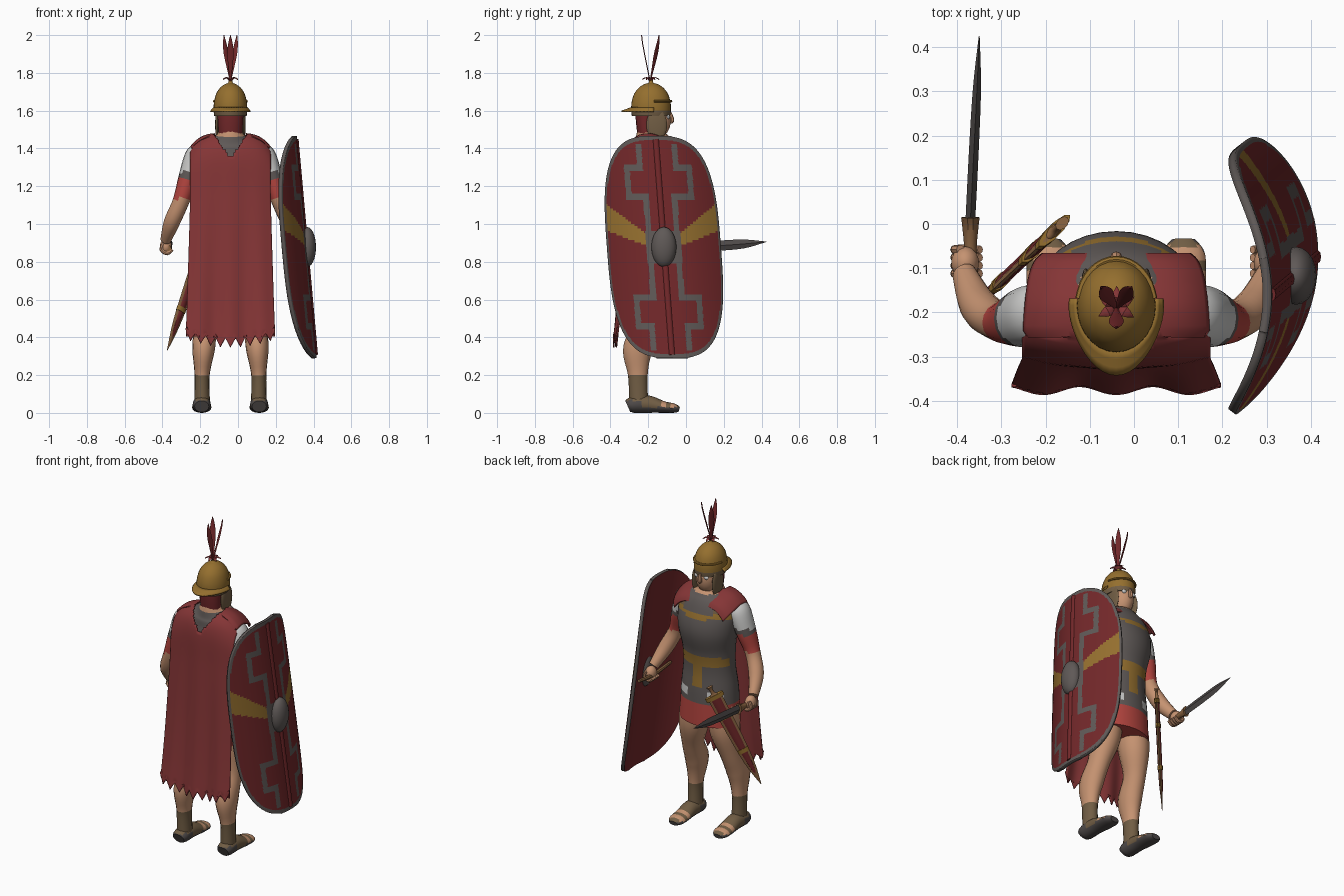
import bpy, bmesh, math
from mathutils import Vector, Matrix

cube = bpy.data.objects.get("Cube")
if cube:
    bpy.data.objects.remove(cube, do_unlink=True)

COLOURS = {
    "cape red": (0.235, 0.036, 0.037), "tunic red": (0.46, 0.06, 0.05),
    "dark red": (0.17, 0.021, 0.023), "brass": (0.3, 0.16, 0.028),
    "iron grey": (0.115, 0.1, 0.095), "mail white": (0.6, 0.6, 0.59),
    "skin": (0.56, 0.29, 0.165), "leather": (0.165, 0.11, 0.058),
    "dark steel": (0.075, 0.066, 0.064), "wood": (0.26, 0.13, 0.055),
}
MATS = {}
for label, rgb in COLOURS.items():
    m = bpy.data.materials.new(label)
    m.use_nodes = True
    m.diffuse_color = (*rgb, 1)
    m.node_tree.nodes["Principled BSDF"].inputs["Base Color"].default_value = (*rgb, 1)
    MATS[label] = m

CX = -0.04  # body centre line


def finish(name, bm, rule, slots=None, recalc=True):
    """Turn a bmesh into an object; rule is a colour or a function of face centre."""
    if recalc:
        bmesh.ops.recalc_face_normals(bm, faces=bm.faces)
    slots = slots or []
    for f in bm.faces:
        label = rule(f.calc_center_median()) if callable(rule) else rule
        if label not in slots:
            slots.append(label)
        f.material_index = slots.index(label)
    me = bpy.data.meshes.new(name)
    bm.to_mesh(me)
    bm.free()
    for label in slots:
        me.materials.append(MATS[label])
    ob = bpy.data.objects.new(name, me)
    bpy.context.collection.objects.link(ob)
    bpy.ops.object.select_all(action="DESELECT")
    ob.select_set(True)
    bpy.context.view_layer.objects.active = ob
    bpy.ops.object.shade_smooth_by_angle(angle=math.radians(40))
    return ob


def smooth_rows(rows, steps):
    """Catmull-Rom subdivision of a list of tuples."""
    out = []
    for i in range(len(rows) - 1):
        quad = [rows[max(0, min(len(rows) - 1, i + k))] for k in (-1, 0, 1, 2)]
        for s in range(steps):
            t = s / steps
            out.append([0.5 * (2 * b + (c - a) * t + (2 * a - 5 * b + 4 * c - d) * t * t
                               + (3 * b - a - 3 * c + d) * t ** 3) for a, b, c, d in zip(*quad)])
    return out + [list(rows[-1])]


def sweep(name, rows, rule, sides=16, ref=(1, 0, 0), steps=4):
    """Elliptical tube through rows of (x, y, z, radius along ref, other radius)."""
    rows = smooth_rows(rows, steps)
    pts = [Vector(r[:3]) for r in rows]
    bm, rings = bmesh.new(), []
    for i, r in enumerate(rows):
        t = (pts[min(i + 1, len(pts) - 1)] - pts[max(i - 1, 0)]).normalized()
        a = Vector(ref)
        a = (a - t * a.dot(t)).normalized()
        b = t.cross(a)
        ang = [2 * math.pi * k / sides for k in range(sides)]
        rings.append([bm.verts.new(pts[i] + a * r[3] * math.cos(q) + b * r[4] * math.sin(q)) for q in ang])
    for lo, hi in zip(rings, rings[1:]):
        for k in range(sides):
            n = (k + 1) % sides
            bm.faces.new((lo[k], lo[n], hi[n], hi[k]))
    bm.faces.new(rings[0][::-1])
    bm.faces.new(rings[-1])
    return finish(name, bm, rule)


def ellipsoid(name, centre, radii, rule, seg=20):
    bm = bmesh.new()
    bmesh.ops.create_uvsphere(bm, u_segments=seg, v_segments=seg * 2 // 3, radius=1,
                              matrix=Matrix.Translation(centre) @ Matrix.Diagonal((*radii, 1)))
    return finish(name, bm, rule)


def sheet(name, nu, nv, point, rule, keep=None, thick=0.008, slots=None, offset=0):
    """Grid surface from point(u, v), thickened; keep() drops unwanted faces."""
    bm = bmesh.new()
    g = [[bm.verts.new(point(i / nu, j / nv)) for i in range(nu + 1)] for j in range(nv + 1)]
    for j in range(nv):
        for i in range(nu):
            f = bm.faces.new((g[j][i], g[j][i + 1], g[j + 1][i + 1], g[j + 1][i]))
            if keep and not keep(f.calc_center_median()):
                bm.faces.remove(f)
    bmesh.ops.delete(bm, geom=[v for v in bm.verts if not v.link_faces], context="VERTS")
    ob = finish(name, bm, rule, slots, recalc=False)
    mod = ob.modifiers.new("thickness", "SOLIDIFY")
    mod.thickness, mod.offset, mod.material_offset = thick, -1, offset
    return ob


# Torso: tunic hem, mail skirt, belt, breastplate, neck
def torso_rule(c):
    front, dx = c.y > -0.16, abs(c.x - CX)
    if c.z > 1.465: return "skin"
    if c.z < 0.81: return "tunic red"
    if front and (1.03 < c.z < 1.09 or (dx < 0.045 and 0.9 < c.z < 1.05)): return "brass"
    if 0.845 < c.z < 0.89 and 0.06 < dx < 0.15: return "mail white"
    if front and 1.335 < c.z < 1.365: return "brass"
    if front and c.z > 1.365 and dx > 0.11: return "leather"
    return "iron grey"

torso = [(0.665, -0.18, 0.185, 0.14), (0.86, -0.18, 0.175, 0.135), (1.0, -0.175, 0.16, 0.122),
         (1.12, -0.17, 0.162, 0.128), (1.25, -0.158, 0.182, 0.142), (1.36, -0.165, 0.182, 0.122),
         (1.43, -0.18, 0.135, 0.1), (1.475, -0.19, 0.07, 0.072), (1.53, -0.18, 0.056, 0.06)]
sweep("torso", [(CX, y, z, a, b) for z, y, a, b in torso], torso_rule, 32, steps=7)

# Arms, hands, legs and feet on both sides
def arm_rule(c):
    if c.z > 1.275: return "mail white"
    if c.z > 1.24: return "iron grey"
    return "tunic red" if c.z > 1.135 else "skin"

def foot_rule(c):
    if c.z < 0.03 or (c.y < -0.24 and c.z < 0.065): return "dark steel"
    return "skin" if -0.13 < c.y < -0.105 or -0.08 < c.y < -0.05 else "leather"

for s, side in ((-1, "right"), (1, "left")):
    arm = [(0.15, -0.2, 1.41, 0.035, 0.05), (0.18, -0.205, 1.36, 0.06, 0.07), (0.22, -0.213, 1.25, 0.054, 0.065),
           (0.262, -0.222, 1.12, 0.044, 0.045), (0.31, -0.188, 1.01, 0.043, 0.045), (0.343, -0.115, 0.915, 0.028, 0.032)]
    sweep(side + "_arm", [(CX + s * x, y, z, a, b) for x, y, z, a, b in arm], arm_rule, 16, steps=6)
    ellipsoid(side + "_palm", (CX + s * 0.342, -0.088, 0.882), (0.032, 0.038, 0.042), "skin", 14)
    for k in range(4):
        y = -0.112 + 0.018 * k
        knuckles = [(0.352, y, 0.9, 0.011, 0.011), (0.365, y, 0.865, 0.011, 0.011),
                    (0.335, y, 0.845, 0.011, 0.011), (0.308, y, 0.865, 0.009, 0.009)]
        sweep(f"{side}_finger_{k + 1}", [(CX + s * x, *r) for x, *r in knuckles], "skin", 8, (0, 1, 0), 3)
    leg = [(0.09, -0.18, 0.78, 0.09, 0.095), (0.105, -0.175, 0.62, 0.086, 0.092), (0.13, -0.2, 0.47, 0.062, 0.068),
           (0.142, -0.255, 0.34, 0.06, 0.078), (0.15, -0.255, 0.2, 0.04, 0.052), (0.15, -0.25, 0.05, 0.042, 0.05)]
    sweep(side + "_leg", [(CX + s * x, *r) for x, *r in leg],
          lambda c: "leather" if c.z < 0.19 else "skin", 16, steps=6)
    foot = [(-0.308, 0.034, 0.038, 0.033), (-0.28, 0.043, 0.048, 0.043), (-0.2, 0.046, 0.047, 0.046),
            (-0.12, 0.031, 0.051, 0.031), (-0.065, 0.025, 0.048, 0.025), (-0.036, 0.018, 0.028, 0.014)]
    sweep(side + "_foot", [(CX + s * 0.152, *r) for r in foot], foot_rule, 16, steps=5)
    # Face details that repeat
    ellipsoid(side + "_cheek_guard", (CX + s * 0.069, -0.155, 1.525), (0.012, 0.055, 0.085), "leather", 16)
    ellipsoid(side + "_eye", (CX + s * 0.032, -0.095, 1.568), (0.016, 0.01, 0.012), "mail white", 12)

# Head with red neck cover
ellipsoid("head", (CX, -0.168, 1.55), (0.068, 0.088, 0.105), lambda c: "skin" if c.y > -0.19 else "dark red")
sweep("neck_cover", [(CX, -0.205, 1.46, 0.062, 0.05), (CX, -0.215, 1.54, 0.066, 0.05),
                     (CX, -0.21, 1.61, 0.072, 0.06)], "dark red")
sweep("nose", [(CX, -0.085, 1.59, 0.007, 0.008), (CX, -0.076, 1.55, 0.014, 0.014),
               (CX, -0.085, 1.535, 0.01, 0.006)], "skin", 8)

# Helmet: round dome, brow band, neck guard
dome = [(1.572, 0.086, 0.102), (1.6, 0.089, 0.105), (1.645, 0.087, 0.103), (1.69, 0.075, 0.089),
        (1.722, 0.054, 0.064), (1.741, 0.028, 0.034), (1.748, 0.012, 0.012), (1.765, 0.01, 0.01)]
sweep("helmet_dome", [(CX, -0.185, z, a, b) for z, a, b in dome],
      lambda c: "leather" if c.z < 1.6 else "brass", 28)
arc = [math.pi * (0.05 + 0.9 * k / 8) for k in range(9)]
sweep("brow_band", [(CX + 0.086 * math.cos(q), -0.185 + 0.105 * math.sin(q), 1.65, 0.007, 0.008) for q in arc],
      "brass", 8, (0, 0, 1), 2)

def guard(u, v):
    q = math.pi * (1 + 1.1 * (u - 0.5) + 0.5)
    grow = max(0, -math.sin(q))
    return (CX + (0.086 + 0.016 * v) * math.cos(q), -0.185 + (0.1 + 0.055 * v * grow) * math.sin(q), 1.612 - 0.02 * v)

sheet("neck_guard", 24, 3, guard, "brass")

# Plume: three upright feathers and a rosette of small leaves
for k, (x, y) in enumerate(((0, -0.235), (-0.034, -0.143), (0.034, -0.143))):
    path = [(0, 1.755, 0.004), (0.3, 1.82, 0.01), (0.65, 1.9, 0.017), (0.9, 1.96, 0.011), (1, 2.0, 0.001)]
    sweep(f"feather_{k + 1}", [(CX + x * t, -0.19 + (y + 0.19) * t, z, w, 0.003) for t, z, w in path],
          "dark red", 6, (1, -0.8 * (x > 0) + 0.8 * (x < 0), 0), 3)
for k in range(6):
    c, s = math.cos(k * math.pi / 3 + 0.5), math.sin(k * math.pi / 3 + 0.5)
    path = [(0, 1.752, 0.004), (0.022, 1.775, 0.012), (0.045, 1.765, 0.001)]
    sweep(f"rosette_leaf_{k + 1}", [(CX + r * c, -0.187 + r * s, z, w, 0.003) for r, z, w in path],
          "cape red", 6, (-s, c, 0), 3)

# Cape: from the collar over the shoulders to a ragged hem, open at the neck
CAPE = smooth_rows([(-0.072, 1.405, 0.165), (-0.09, 1.43, 0.182), (-0.13, 1.455, 0.195), (-0.2, 1.475, 0.203),
                    (-0.275, 1.45, 0.207), (-0.315, 1.36, 0.21), (-0.325, 1.15, 0.212),
                    (-0.34, 0.8, 0.222), (-0.355, 0.55, 0.23), (-0.37, 0.375, 0.237)], 8)

def cape_point(u, v):
    y, z, w = CAPE[round(v * (len(CAPE) - 1))]
    s, down = 2 * u - 1, max(0, min(1, (1.4 - z) / 1.0))
    z -= (1 - down) * 0.065 * s ** 4
    y += (0.03 * (1 - down) if y < -0.25 else 0) * s * s - 0.009 * down * math.cos(s * 9)
    if v > 0.98:
        z += 0.1 * abs(u * 9 % 1 - 0.5) - 0.03 + 0.045 * s * s
    return (CX + s * w, y, z)

def cape_keep(c):
    dx = abs(c.x - CX)
    if c.y < -0.19:
        return dx > 0.085 * (c.z - 1.35) / 0.115
    return (dx / 0.085) ** 2 + ((c.y + 0.19) / 0.09) ** 2 > 1

sheet("cape", 54, len(CAPE) - 1, cape_point, "cape red", cape_keep)

# Shield: curved, leaning board with painted bands, wings and rim
HW, HH, ZC = 0.302, 0.588, 0.878
BAND = [(0.075, 0.08), (0.075, 0.27), (0.165, 0.27), (0.165, 0.42), (0.095, 0.42), (0.095, 0.53)]

def shield_at(du, dz):
    return Vector((0.364 - 0.09 * dz - 0.117 * (du / HW) ** 2, -0.117 - 0.075 * dz + du, ZC + dz))

def shield_point(u, v):
    w = math.sin((v - 0.5) * math.pi)
    half = HW * max(0.02, 1 - abs(w) ** 3.1) ** (1 / 3.1)
    return shield_at((2 * u - 1) * half, w * HH)

def shield_rule(c):
    dz = c.z - ZC
    du, dv = abs(c.y + 0.117 + 0.075 * dz), abs(dz)
    if (du / HW) ** 3.1 + (dv / HH) ** 3.1 > 0.89: return "iron grey"
    if du < 0.095 and dv < 0.09: return "iron grey"
    if du > 0.09 and abs(dz - 0.045 - 0.58 * (du - 0.1)) < 0.034 + 0.2 * (du - 0.1): return "brass"
    for (a, b), (p, q) in zip(BAND, BAND[1:]):
        if min(a, p) - 0.015 < du < max(a, p) + 0.015 and min(b, q) - 0.015 < dv < max(b, q) + 0.015:
            return "iron grey"
    return "dark red"

sheet("shield_board", 110, 150, shield_point, shield_rule, thick=0.02,
      slots=["dark red", "brass", "iron grey", "dark red", "dark red", "dark red"], offset=3)
sweep("shield_spine", [(*shield_at(0, dz), 0.008, 0.015) for dz in (-0.57, 0, 0.57)], "dark red", 8)
ellipsoid("shield_boss", (0.366, -0.117, ZC), (0.047, 0.066, 0.106), "iron grey")
sweep("shield_grip", [(0.295, -0.27, 0.88, 0.01, 0.01), (0.288, -0.09, 0.872, 0.013, 0.013),
                      (0.295, 0.04, 0.88, 0.01, 0.01)], "wood", 8)

# Sword held forward in the right hand
SX = -0.37
sweep("sword_grip", [(SX, -0.12, 0.87, 0.018, 0.018), (SX, -0.06, 0.872, 0.014, 0.015),
                     (SX, -0.01, 0.875, 0.018, 0.022), (SX, 0.015, 0.876, 0.021, 0.034)], "wood", 10)
sweep("sword_blade", [(SX, 0.01, 0.876, 0.011, 0.026), (-0.362, 0.17, 0.885, 0.011, 0.027),
                      (-0.355, 0.31, 0.895, 0.009, 0.023), (-0.35, 0.425, 0.906, 0.001, 0.001)],
      "dark steel", 4)

# Scabbard hanging diagonally at the right hip, with its hilt and fittings
TOP, TIP = Vector((-0.18, -0.015, 0.9)), Vector((-0.375, -0.2, 0.33))
DIAG = (1, 1, 0)

def along(*stops):
    return [(*TOP.lerp(TIP, t), w, d) for t, w, d in stops]

sweep("scabbard_edge", along((0, 0.042, 0.009), (0.4, 0.038, 0.009), (0.75, 0.028, 0.008), (1, 0.002, 0.002)),
      "wood", 8, DIAG)
sweep("scabbard_body", along((0.02, 0.034, 0.013), (0.4, 0.03, 0.013), (0.75, 0.019, 0.011), (0.92, 0.003, 0.003)),
      "dark red", 8, DIAG)
for k, t in enumerate((0, 0.22, 0.6)):
    wide = 0.055 - 0.036 * t
    sweep(f"scabbard_band_{k + 1}", along((t, wide, 0.015), (t + 0.04, wide, 0.015)), "brass", 10, DIAG, 1)
sweep("scabbard_hilt", along((-0.09, 0.02, 0.012), (-0.06, 0.011, 0.009), (-0.02, 0.012, 0.01), (0, 0.026, 0.012)),
      "wood", 10, DIAG)
